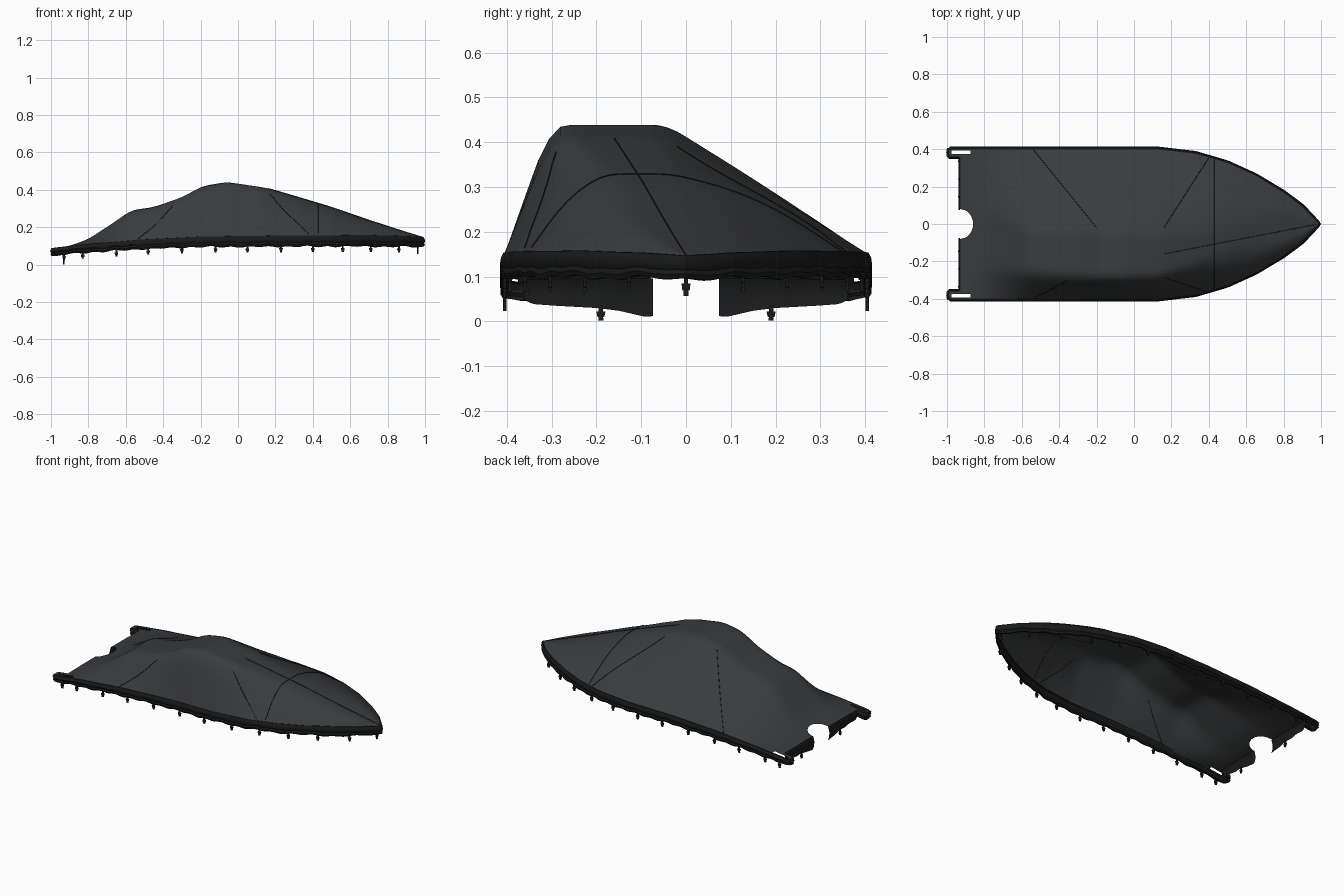
import bpy, bmesh
from math import sin, pi, sqrt
from mathutils import Vector

if "Cube" in bpy.data.objects:
    bpy.data.objects.remove(bpy.data.objects["Cube"])


def material(name, c):
    m = bpy.data.materials.new(name)
    m.diffuse_color = (c, c * 1.04, c * 1.1, 1)
    m.use_nodes = True
    m.node_tree.nodes["Principled BSDF"].inputs["Base Color"].default_value = m.diffuse_color
    return m


GREY, DARK = material("canvas", 0.042), material("dark_trim", 0.01)


def lerp(table, x):
    for (a, p), (b, q) in zip(table, table[1:]):
        if x <= b or b == table[-1][0]:
            return p + (q - p) * (x - a) / (b - a)


def soft(table, x, d=0.05):
    return sum(lerp(table, x + k * d) for k in (-1, -.5, 0, .5, 1)) / 5


# plan half width, rim height, hem depth and crest stations along the boat
WIDTH = [(-1, .405), (.12, .405), (.33, .38), (.5, .33), (.65, .262), (.8, .172), (.9, .098), (.99, .002)]
RIM = [(-1, .085), (-.8, .107), (-.5, .132), (-.2, .147), (.2, .152), (.7, .155), (.9, .15), (1, .143)]
HEM = [(-1, .036), (-.5, .047), (0, .053), (.8, .056), (1, .048)]
TOP = [(-1, .085), (-.9, .1), (-.8, .137), (-.68, .215), (-.57, .291), (-.45, .308), (-.3, .36), (-.19, .42),
       (-.06, .442), (.15, .411), (.3, .367), (.5, .307), (.7, .238), (.9, .173), (1, .143)]
LEFT = [(-1, -.55), (-.55, -.66), (-.15, -.75), (.15, -.72), (.43, -.5), (.75, -.38), (1, -.25)]
RIGHT = [(-1, .5), (-.8, .2), (-.55, -.1), (-.1, -.1), (.2, -.15), (.43, -.1), (1, .1)]
BULGE = [(-1, 0), (-.2, .0), (.2, .012), (.45, .03), (.75, .022), (1, 0)]


def half_width(x):
    return max(lerp(WIDTH, x), .002)


def height(x, y):
    rim, top, l, r = lerp(RIM, x), soft(TOP, x, .03), soft(LEFT, x), soft(RIGHT, x)
    bulge = lerp(BULGE, x)

    def section(v):
        if l <= v <= r:
            return top
        s = (v + 1) / (l + 1) if v < l else (1 - v) / (1 - r)
        return rim + (top - rim) * s + bulge * sin(pi * max(s, 0))
    v = y / half_width(x)
    return sum(section(v + k * .035) for k in (-2, -1, 0, 1, 2)) / 5


def add_mesh(name, verts, faces, mat):
    me = bpy.data.meshes.new(name)
    me.from_pydata(verts, [], faces)
    ob = bpy.data.objects.new(name, me)
    bpy.context.collection.objects.link(ob)
    me.materials.append(mat)
    bm = bmesh.new()
    bm.from_mesh(me)
    bmesh.ops.recalc_face_normals(bm, faces=bm.faces)
    bm.to_mesh(me)
    bm.free()
    return ob


def grid(name, rows, mat, skip=lambda i, j: False):
    n = len(rows[0])
    verts = [p for r in rows for p in r]
    faces = [(i * n + j, i * n + j + 1, (i + 1) * n + j + 1, (i + 1) * n + j)
             for i in range(len(rows) - 1) for j in range(n - 1) if not skip(i, j)]
    return add_mesh(name, verts, faces, mat)


# main canvas sheet with motor notch, stern ears and tie-down slots
half = [.02, .04, .055, .066, .074, .08] + [.08 + .025 * k for k in range(1, 11)] + [.345, .355, .36, .375, .393, .405]
ys = [-y for y in reversed(half)] + [0] + half


def stern(y):
    y = abs(y)
    if y > .357:
        return -1
    return -.93 + (.07 * sqrt(1 - (y / .08) ** 2) if y < .08 else 0)


sheet = []
for y in ys:
    xs = [-.85 + (stern(y) + .85) * k / 6 for k in range(6, 0, -1)]
    xs += [-.85 + 1.84 * k / 90 for k in range(91)]
    row = []
    for x in xs:
        yy = y / .405 * half_width(x)
        row.append((x, yy, height(x, yy)))
    sheet.append(row)
grid("canvas_cover", sheet, GREY,
     lambda i, j: 1 <= j <= 4 and .374 < (abs(ys[i]) + abs(ys[i + 1])) / 2 < .394)

# elastic hem swept around the gunwale and both ears
side = [(-.935, -.357), (-.96, -.357), (-.985, -.358), (-.993, -.366), (-.994, -.38), (-.992, -.395), (-.98, -.404)]
side += [(x, -half_width(x)) for x in [-.95 + 1.93 * k / 130 for k in range(131)]]
path = side + [(.99, 0)] + [(x, -y) for x, y in reversed(side)]
PROFILE = [(-.006, .004), (.002, .003), (.008, -.15), (.010, -.4), (.005, -.6), (.009, -.8), (.004, -1), (-.006, -1.02)]
hem = []
for i, (x, y) in enumerate(path):
    a, b = path[max(i - 1, 0)], path[min(i + 1, len(path) - 1)]
    t = Vector((b[0] - a[0], b[1] - a[1])).normalized()
    out, z, h = Vector((t.y, -t.x)), lerp(RIM, x), lerp(HEM, x)
    ripple = .003 * sin(i * .9) + .002 * sin(i * .37)
    hem.append([(x + out.x * o, y + out.y * o, z + (f if f > 0 else f * (h + ripple))) for o, f in PROFILE])
grid("elastic_hem", hem, DARK)

# two hanging stern flaps beside the motor notch
BOTTOM = [(.074, .012), (.09, .01), (.15, .024), (.2, .03), (.29, .035), (.345, .039), (.362, .05)]
for s in (-1, 1):
    flap = []
    for k in range(25):
        y = .074 + .288 * k / 24
        z0, z1 = height(-.93, s * y), lerp(BOTTOM, y)
        flap.append([(-.93 - .009 * sin(pi * f) + .003 * sin(k * .8) * f, s * y, z0 + (z1 - z0) * f)
                     for f in (0, .15, .4, .7, 1)])
    grid("stern_flap", flap, DARK)


# webbing loop and tapered buckle tie-downs
def tie_down(name, x, y, top, bottom, along_x):
    verts, d = [], top - bottom
    for z, w in ((top + .006, .005), (top - d * .3, .005), (top - d * .32, .010), (top - d * .7, .008),
                 (top - d * .72, .005), (bottom, .006)):
        a, b = (w, .004) if along_x else (.004, w)
        verts += [(x - a, y - b, z), (x + a, y - b, z), (x + a, y + b, z), (x - a, y + b, z)]
    faces = [(r * 4 + k, r * 4 + (k + 1) % 4, r * 4 + 4 + (k + 1) % 4, r * 4 + 4 + k)
             for r in range(5) for k in range(4)] + [(0, 1, 2, 3), (20, 21, 22, 23)]
    add_mesh(name, verts, faces, DARK)


for x in (-.93, -.83, -.65, -.48, -.3, -.12, .05, .23, .4, .56, .71, .86):
    z = lerp(RIM, x) - lerp(HEM, x)
    for s in (-1, 1):
        tie_down("side_tie_down", x, s * half_width(x), z, z - .032, True)
for s in (-1, 1):
    tie_down("stern_tie_down", -.932, s * .19, .031, .002, False)
tie_down("bow_tie_down", .96, 0, .097, .057, False)


# stitched seams lying on the canvas
def seam(name, a, b, n=24):
    cu = bpy.data.curves.new(name, 'CURVE')
    cu.dimensions = '3D'
    cu.bevel_depth, cu.bevel_resolution = .0017, 1
    sp = cu.splines.new('POLY')
    sp.points.add(n)
    for k in range(n + 1):
        x, y = a[0] + (b[0] - a[0]) * k / n, a[1] + (b[1] - a[1]) * k / n
        sp.points[k].co = (x, y, height(x, y) + .0008, 1)
    cu.materials.append(DARK)
    bpy.context.collection.objects.link(bpy.data.objects.new(name, cu))


seam("rear_seam_left", (-.54, .4), (-.2, -.02))
seam("rear_seam_right", (-.54, -.4), (-.35, -.3))
seam("front_seam_left", (.4, .355), (.16, -.02))
seam("front_seam_right", (.38, -.36), (.17, -.29))
seam("cross_seam", (.43, -.345), (.43, .345), 40)
seam("bow_seam", (.16, -.16), (.985, 0))

# smooth cloth shading
meshes = [o for o in bpy.context.scene.objects if o.type == 'MESH']
for o in meshes:
    o.select_set(True)
bpy.context.view_layer.objects.active = meshes[0]
bpy.ops.object.shade_smooth_by_angle(angle=.7)
